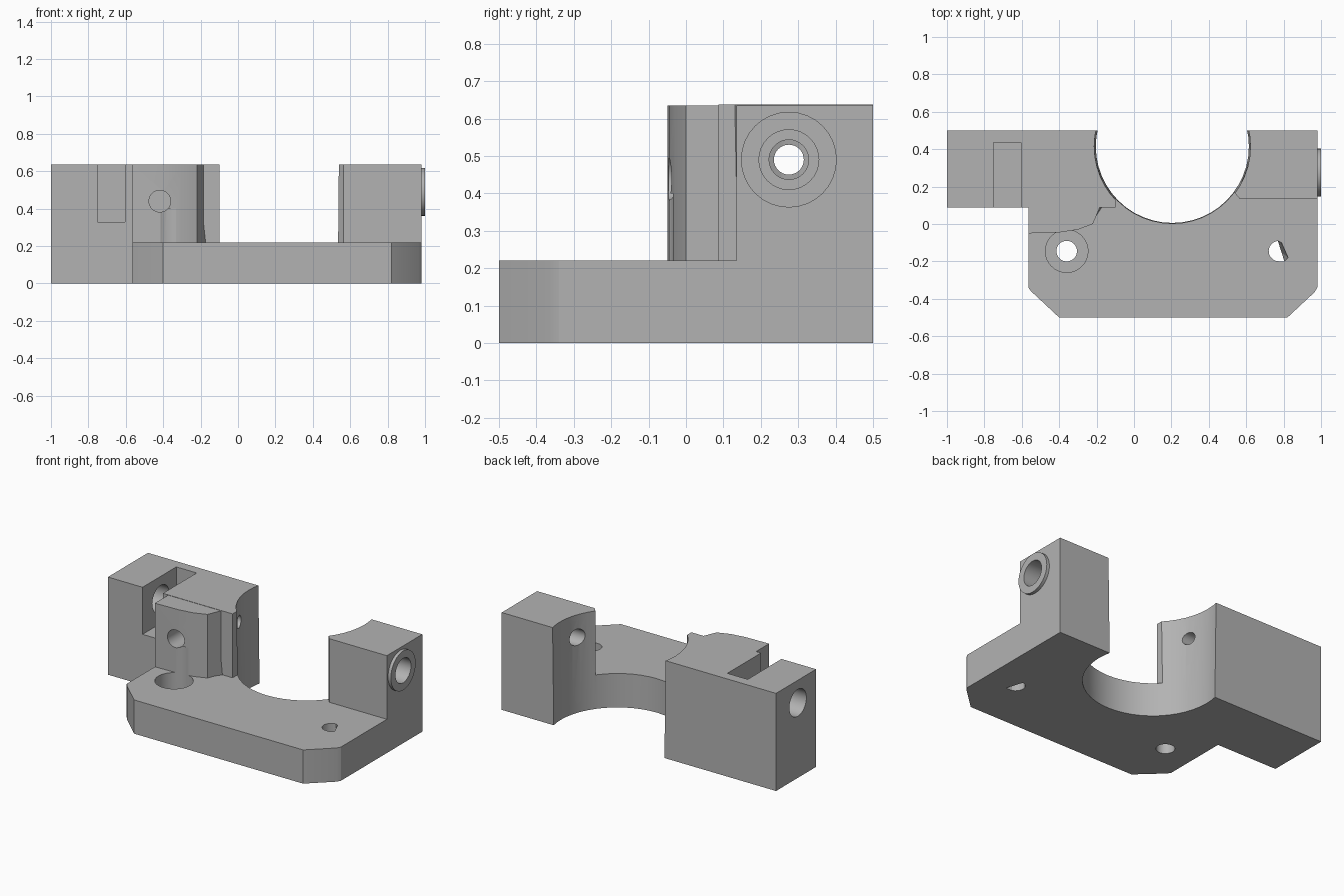
import bpy, math
from mathutils import Vector

cube = bpy.data.objects.get("Cube")
if cube:
    bpy.data.objects.remove(cube, do_unlink=True)

grey = bpy.data.materials.new("plain grey")
grey.use_nodes = True
colour = (0.45, 0.45, 0.45, 1)
grey.diffuse_color = colour
grey.node_tree.nodes["Principled BSDF"].inputs["Base Color"].default_value = colour


def loft(name, lower, upper):
    """Closed solid between two matching 3D outlines."""
    n = len(lower)
    faces = [tuple(reversed(range(n))), tuple(range(n, 2 * n))]
    faces += [(i, (i + 1) % n, n + (i + 1) % n, n + i) for i in range(n)]
    mesh = bpy.data.meshes.new(name)
    mesh.from_pydata(lower + upper, [], faces)
    mesh.materials.append(grey)
    ob = bpy.data.objects.new(name, mesh)
    bpy.context.collection.objects.link(ob)
    return ob


def prism(name, outline, z0, z1, top=None):
    return loft(name, [(x, y, z0) for x, y in outline],
                [(x, y, z1) for x, y in top or outline])


def box(name, x0, x1, y0, y1, z0, z1):
    return prism(name, [(x0, y0), (x1, y0), (x1, y1), (x0, y1)], z0, z1)


def rod(name, start, end, r, r_end=None, sides=32, turn=0):
    """Cylinder or cone between two points."""
    a, b = Vector(start), Vector(end)
    q = (b - a).to_track_quat('Z', 'Y')

    def ring(c, rad):
        return [tuple(c + q @ Vector((rad * math.cos(t), rad * math.sin(t), 0)))
                for t in (turn + math.tau * i / sides for i in range(sides))]
    return loft(name, ring(a, r), ring(b, r_end or r))


def combine(target, other, operation):
    other.hide_render = True
    bpy.context.view_layer.objects.active = target
    mod = target.modifiers.new("bool", 'BOOLEAN')
    mod.operation, mod.solver, mod.object = operation, 'EXACT', other
    bpy.ops.object.modifier_apply(modifier=mod.name)
    bpy.data.objects.remove(other, do_unlink=True)


# Base plate with cut front corners
bracket = prism("clamp_bracket", [
    (-.565, -.34), (-.55, -.36), (-.40, -.5), (.82, -.5), (.965, -.365),
    (.98, -.34), (.98, .5), (-.565, .5)], 0, .22)

# Upright parts
column = [(-.565, .3), (-.565, -.05), (-.4, -.045), (-.3, -.03), (-.22, 0)]
back = [(-.1, .5), (-.5, .5)]
solids = [
    box("left_block", -1, -.1, .087, .5, 0, .637),
    prism("front_column", column + [(-.09, .19)] + back, .1, .635,
          column + [(-.13, .215)] + back),
    prism("right_block", [(.5, .21), (.565, .135), (.98, .135), (.98, .5),
                          (.5, .5)], .1, .635),
    rod("right_boss", (.9, .275, .49), (1, .275, .49), .128),
]
for part in solids:
    combine(bracket, part, 'UNION')

# D-shaped slanted hole outlines
arc = [(.775 + .055 * math.cos(t), -.145 + .055 * math.sin(t))
       for t in (math.radians(95 + 20 * i) for i in range(10))]
d_low = arc + [(.803, -.2), (.787, -.15)]
d_high = arc + [(.803, -.2), (.825, -.18), (.79, -.1)]
d_low.append((.772, -.1))

# Openings
cutters = [
    rod("main_bore", (.205, .415, -.1), (.205, .415, .8), .408, .42, 48),
    box("block_slot", -.75, -.603, 0, .435, .33, .8),
    rod("left_bolt_hole", (-1.1, .275, .49), (-.7, .275, .49), .088),
    rod("pin_hole", (-.65, .275, .49), (0, .275, .49), .04),
    rod("right_bolt_recess", (1.1, .275, .49), (.8, .275, .49), .08),
    rod("right_bolt_hole", (.9, .275, .49), (.4, .275, .49), .053),
    rod("front_screw_hole", (-.418, -.2, .44), (-.418, .2, .44), .058),
    # nut pocket with a pointed floor
    loft("nut_pocket", *[[(-.525, y, .378), (-.418, y, .316), (-.31, y, .378),
                          (-.31, y, .8), (-.525, y, .8)] for y in (.055, .16)]),
    rod("plate_hole", (-.36, -.145, -.1), (-.36, -.145, .3), .055),
    rod("plate_counterbore", (-.36, -.145, .11), (-.36, -.145, .4), .114),
    prism("slanted_hole", d_low, -.01, .23, d_high),
]
for part in cutters:
    combine(bracket, part, 'DIFFERENCE')

bpy.ops.object.select_all(action='DESELECT')
bracket.select_set(True)
bpy.context.view_layer.objects.active = bracket
bpy.ops.object.shade_smooth_by_angle(angle=math.radians(20))
